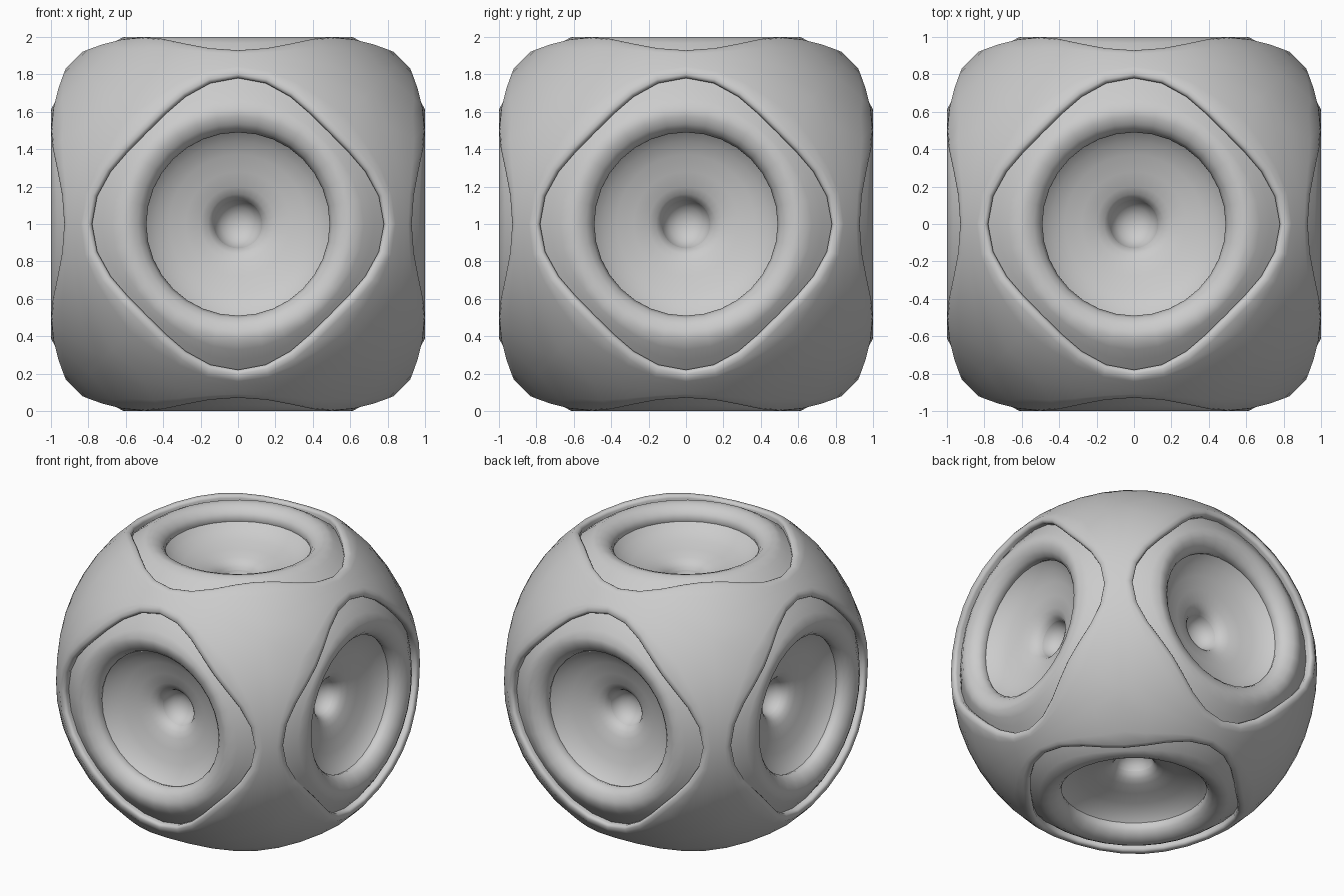
import bpy, bmesh, math
from mathutils import Matrix, Vector

cube = bpy.data.objects.get("Cube")
if cube:
    bpy.data.objects.remove(cube, do_unlink=True)

N = 32                     # segments around each opening
BODY_R, PANEL_R = 1.24, 1.177

grey = bpy.data.materials.new("plain_grey")
grey.use_nodes = True
grey.diffuse_color = (0.6, 0.6, 0.6, 1)
grey.node_tree.nodes["Principled BSDF"].inputs["Base Color"].default_value = (0.6, 0.6, 0.6, 1)

# Six sides: each part is built facing up, then turned to its side
SIDES = {
    "top": Matrix(),
    "front": Matrix.Rotation(math.pi / 2, 4, "X"),
    "bottom": Matrix.Rotation(math.pi, 4, "X"),
    "back": Matrix.Rotation(-math.pi / 2, 4, "X"),
    "left": Matrix.Rotation(math.pi / 2, 4, "Y"),
    "right": Matrix.Rotation(-math.pi / 2, 4, "Y"),
}


def outline(a):
    """Rounded diamond radius at angle a."""
    return 0.735 + 0.045 * math.cos(4 * a)


def on_sphere(a, r, radius):
    return Vector((r * math.cos(a), r * math.sin(a), math.sqrt(radius**2 - r**2)))


def add_rings(bm, column, turn):
    """Bridge rings of points; column(a) lists points from inside to outside."""
    cols = []
    for i in range(N):
        cols.append([bm.verts.new(turn @ p) for p in column(2 * math.pi * i / N)])
    for i in range(N):
        c, d = cols[i], cols[(i + 1) % N]
        for k in range(len(c) - 1):
            bm.faces.new((c[k], c[k + 1], d[k + 1], d[k]))


def finish(bm, name, angle):
    bmesh.ops.remove_doubles(bm, verts=bm.verts, dist=0.0005)
    mesh = bpy.data.meshes.new(name)
    bm.to_mesh(mesh)
    bm.free()
    mesh.materials.append(grey)
    ob = bpy.data.objects.new(name, mesh)
    bpy.context.collection.objects.link(ob)
    ob.location.z = 1
    bpy.ops.object.select_all(action="DESELECT")
    ob.select_set(True)
    bpy.context.view_layer.objects.active = ob
    bpy.ops.object.shade_smooth_by_angle(angle=math.radians(angle))
    return ob


# Round shell with a soft lip around each diamond opening
def shell_column(a):
    r = outline(a)
    pts = [on_sphere(a, r + 0.006, 1.15), on_sphere(a, r, 1.198),
           on_sphere(a, r + 0.008, 1.214), on_sphere(a, r + 0.022, 1.227),
           on_sphere(a, r + 0.05, BODY_R)]
    s = 1 / max(abs(math.cos(a)), abs(math.sin(a)))
    edge = Vector((s * math.cos(a), s * math.sin(a), 1)).normalized()
    start = pts[-1].normalized()
    for k in range(1, 5):
        pts.append(start.lerp(edge, k / 4).normalized() * BODY_R)
    return pts


bm = bmesh.new()
for turn in SIDES.values():
    add_rings(bm, shell_column, turn)
finish(bm, "outer_shell", 50)

# Panel: circular rolled rim blending into the diamond outline
RIM = [(0.5, 0.885), (0.49, 0.915), (0.505, 0.95), (0.535, 0.98), (0.575, 0.995), (0.615, 0.999)]


def panel_column(a):
    pts = [Vector((r * math.cos(a), r * math.sin(a), z)) for r, z in RIM]
    r = outline(a) + 0.008
    for k in (1, 2, 3):
        pts.append(on_sphere(a, 0.615 + (r - 0.615) * k / 3, PANEL_R))
    return pts


# Dish: shallow cone that funnels into a small cupped centre
DISH = [(0.13, 0.7), (0.14, 0.72), (0.16, 0.742), (0.2, 0.763),
        (0.28, 0.787), (0.37, 0.812), (0.44, 0.845), (0.485, 0.88), (0.5, 0.895)]
CUP = [(0.0, 0.6), (0.05, 0.608), (0.09, 0.63), (0.118, 0.665), (0.13, 0.7)]


def turned(profile):
    return lambda a: [Vector((r * math.cos(a), r * math.sin(a), z)) for r, z in profile]


for side, turn in SIDES.items():
    for part, column in (("panel", panel_column), ("dish", turned(DISH)), ("centre_cup", turned(CUP))):
        bm = bmesh.new()
        add_rings(bm, column, turn)
        finish(bm, side + "_" + part, 50)
